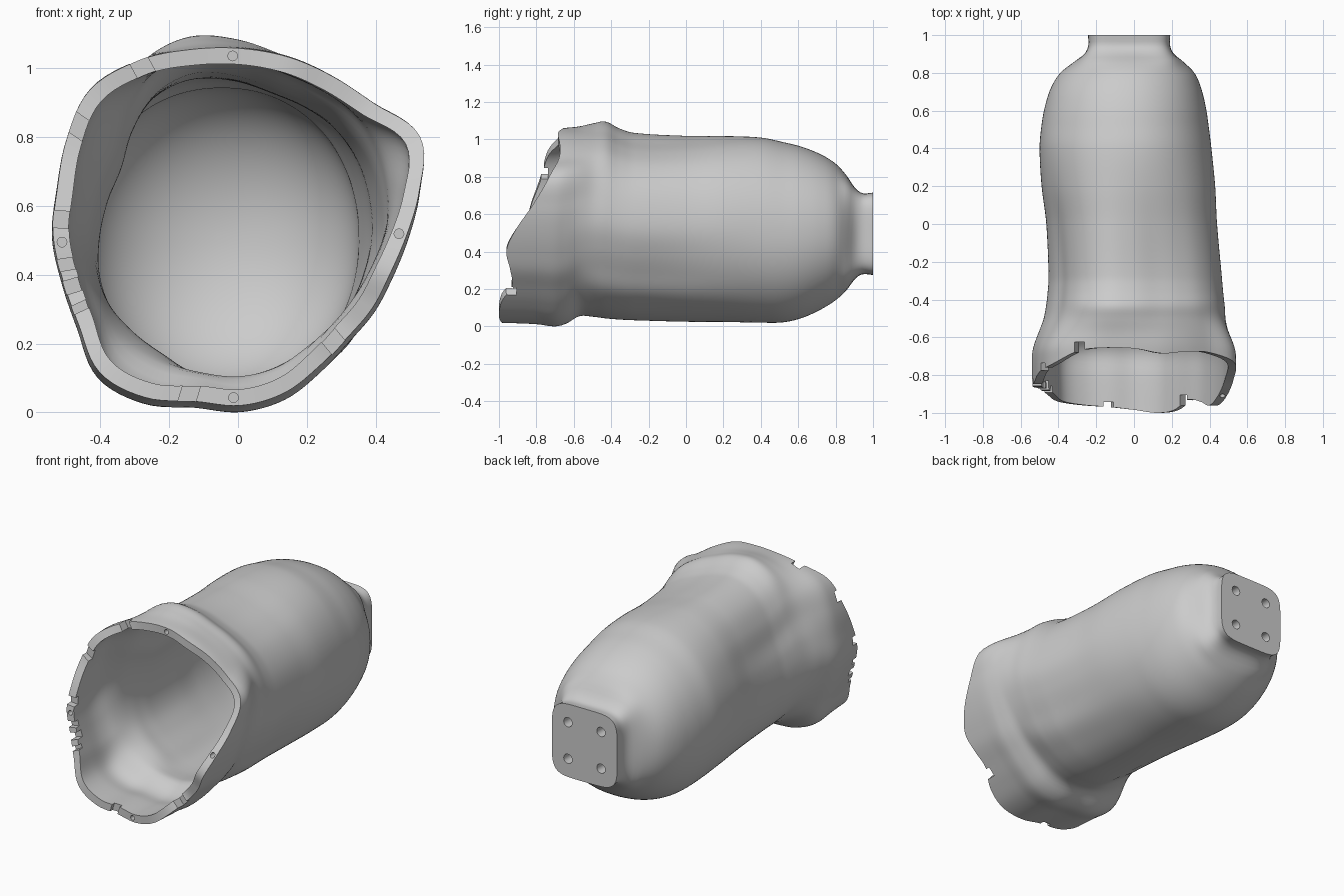
import bpy, bmesh, math
from mathutils import Matrix, Vector

if "Cube" in bpy.data.objects:
    bpy.data.objects.remove(bpy.data.objects["Cube"])

N, RINGS, WALL = 144, 100, 0.047

# Cross-section radii every 15 degrees, counter-clockwise from +x (seen from the front)
RIM_SHAPE = [.48, .53, .59, .545, .535, .54, .545, .56, .59, .61, .575, .545,
             .54, .53, .54, .58, .56, .515, .51, .49, .455, .435, .44, .45]
THROAT_SHAPE = [.465, .475, .485, .485, .475, .475, .5, .525, .515, .475, .435, .435,
                .445, .46, .465, .455, .45, .465, .465, .455, .445, .445, .435, .445]
# Depth of the trimmed front edge at the same angles
RIM_Y = [-.91, -.82, -.73, -.68, -.675, -.685, -.66, -.655, -.67, -.74, -.78, -.83,
         -.86, -.87, -.90, -.94, -.96, -.97, -.985, -1.0, -.985, -.93, -.94, -.96]
# Stations along the body: y, left, right, bottom, top
STATIONS = [(-1.0, -.53, .53, .02, 1.06), (-.8, -.54, .54, .012, 1.05),
            (-.7, -.54, .54, 0, 1.055), (-.64, -.53, .53, .015, 1.062),
            (-.57, -.505, .51, .055, 1.07), (-.5, -.48, .49, .052, 1.085),
            (-.43, -.465, .48, .043, 1.095), (-.36, -.457, .472, .037, 1.06),
            (-.28, -.452, .465, .033, 1.035), (0, -.465, .44, .025, 1.02),
            (.2, -.49, .43, .024, 1.02), (.4, -.5, .41, .02, 1.01),
            (.52, -.49, .395, .022, .985), (.62, -.472, .38, .045, .96),
            (.72, -.44, .355, .09, .92), (.8, -.39, .32, .14, .87),
            (.86, -.315, .26, .195, .805), (.9, -.263, .212, .25, .745),
            (.94, -.243, .192, .278, .713), (1.0, -.243, .192, .275, .715)]


def periodic(vals, a):
    """Closed Catmull-Rom interpolation over an angle."""
    n = len(vals)
    u = a / (2 * math.pi) * n
    i = math.floor(u)
    t = u - i
    p = [vals[(i + k) % n] for k in (-1, 0, 1, 2)]
    return p[1] + .5 * t * (p[2] - p[0] + t * (2 * p[0] - 5 * p[1] + 4 * p[2] - p[3]
                            + t * (3 * (p[1] - p[2]) + p[3] - p[0])))


def slope(i):
    a, b = STATIONS[max(i - 1, 0)], STATIONS[min(i + 1, len(STATIONS) - 1)]
    return [(q - p) / (b[0] - a[0]) for p, q in zip(a, b)]


SLOPES = [slope(i) for i in range(len(STATIONS))]


def bounds(y):
    """Smooth left, right, bottom, top limits of the body at depth y."""
    i = 0
    while i < len(STATIONS) - 2 and y > STATIONS[i + 1][0]:
        i += 1
    a, b, ma, mb = STATIONS[i], STATIONS[i + 1], SLOPES[i], SLOPES[i + 1]
    h = b[0] - a[0]
    t = (y - a[0]) / h
    h00, h10 = 2 * t**3 - 3 * t**2 + 1, t**3 - 2 * t**2 + t
    h01, h11 = 3 * t**2 - 2 * t**3, t**3 - t**2
    return [h00 * a[k] + h10 * h * ma[k] + h01 * b[k] + h11 * h * mb[k] for k in range(1, 5)]


def normalised(radius):
    """Unit outline filling the square from -1 to 1."""
    angs = [2 * math.pi * i / N for i in range(N)]
    pts = [(radius(a) * math.cos(a), radius(a) * math.sin(a)) for a in angs]
    lo = [min(p[k] for p in pts) for k in (0, 1)]
    hi = [max(p[k] for p in pts) for k in (0, 1)]
    return [Vector([2 * (p[k] - lo[k]) / (hi[k] - lo[k]) - 1 for k in (0, 1)]) for p in pts]


def superellipse(n):
    return lambda a: (abs(math.cos(a))**n + abs(math.sin(a))**n) ** (-1 / n)


SHAPES = [normalised(lambda a: periodic(RIM_SHAPE, a)),
          normalised(lambda a: periodic(THROAT_SHAPE, a)),
          normalised(superellipse(2.1)), normalised(superellipse(5))]
BLENDS = [(-.68, -.42), (-.25, .5), (.8, .93)]


def outer(i, y):
    """Outer surface point and section centre for angle index i at depth y."""
    p = SHAPES[0][i]
    for (y0, y1), s in zip(BLENDS, SHAPES[1:]):
        t = min(max((y - y0) / (y1 - y0), 0), 1)
        p = p.lerp(s[i], t * t * (3 - 2 * t))
    l, r, b, t = bounds(y)
    c = Vector(((l + r) / 2, y, (b + t) / 2))
    return c + Vector((p.x * (r - l) / 2, 0, p.y * (t - b) / 2)), c


def inner(i, y):
    """Inside surface: offset wall, closing into a bowl at the back."""
    p, c = outer(i, min(y, .5))
    d = p - c
    d *= 1 - WALL / d.length
    if y > .5:
        d *= max(1 - ((y - .5) / .35) ** 2.2, 0) ** .5
    return Vector((c.x + d.x, y, c.z + d.z))


def rim_y(i):
    return periodic(RIM_Y, 2 * math.pi * i / N)


# Socket shell: one loft from the rear plate, over the rim, to the bottom of the bowl
bm = bmesh.new()
rings = []
for j in range(RINGS + 1):
    t = j / RINGS
    rings.append([bm.verts.new(outer(i, 1 + (rim_y(i) - 1) * t)[0]) for i in range(N)])
for j in range(RINGS):
    t = math.sin(j / RINGS * math.pi / 2)
    rings.append([bm.verts.new(inner(i, rim_y(i) + (.85 - rim_y(i)) * t)) for i in range(N)])
for a, b in zip(rings, rings[1:]):
    for i in range(N):
        k = (i + 1) % N
        bm.faces.new((a[i], a[k], b[k], b[i]))
bm.faces.new(rings[0])
bm.faces.new(rings[-1])
bmesh.ops.recalc_face_normals(bm, faces=bm.faces)
mesh = bpy.data.meshes.new("socket_shell")
bm.to_mesh(mesh)
bm.free()
shell = bpy.data.objects.new("socket_shell", mesh)
bpy.context.collection.objects.link(shell)

# Cutters: holes along y and notches across the rim
cut = bmesh.new()


def hole(x, y, z, r, depth):
    m = Matrix.Translation((x, y, z)) @ Matrix.Rotation(math.pi / 2, 4, 'X')
    bmesh.ops.create_cone(cut, cap_ends=True, segments=24, radius1=r, radius2=r,
                          depth=2 * depth, matrix=m)


def notch(degrees, width, depth):
    i = round(degrees / 360 * N) % N
    p = (outer(i, rim_y(i))[0] + inner(i, rim_y(i))) / 2
    m = (Matrix.Translation(p) @ Matrix.Rotation(-math.radians(degrees), 4, 'Y')
         @ Matrix.Diagonal((.16, 2 * depth, width, 1)))
    bmesh.ops.create_cube(cut, size=1, matrix=m)


# Four bolt holes in the rear plate
for dx in (-.11, .11):
    for dz in (-.11, .11):
        hole(-.025 + dx, 1, .495 + dz, .028, .1)
# Four small holes in the rim
for degrees in (0, 92.5, 182.5, 267.5):
    i = round(degrees / 360 * N) % N
    p = (outer(i, rim_y(i))[0] + inner(i, rim_y(i))) / 2
    hole(p.x, p.y, p.z, .014, .06)
# Rough notches in the trimmed edge
for spec in [(119, .055, .045), (145, .06, .03), (175, .05, .035), (189, .035, .03),
             (197, .04, .045), (205, .025, .03), (253, .05, .025), (310, .055, .04)]:
    notch(*spec)

cut_mesh = bpy.data.meshes.new("cutters")
cut.to_mesh(cut_mesh)
cut.free()
cutters = bpy.data.objects.new("cutters", cut_mesh)
bpy.context.collection.objects.link(cutters)
cutters.hide_render = True

mod = shell.modifiers.new("holes_and_notches", 'BOOLEAN')
mod.object, mod.operation, mod.solver = cutters, 'DIFFERENCE', 'EXACT'
bpy.context.view_layer.objects.active = shell
shell.select_set(True)
bpy.ops.object.modifier_apply(modifier=mod.name)
bpy.data.objects.remove(cutters)
bpy.ops.object.shade_smooth_by_angle(angle=math.radians(35))
